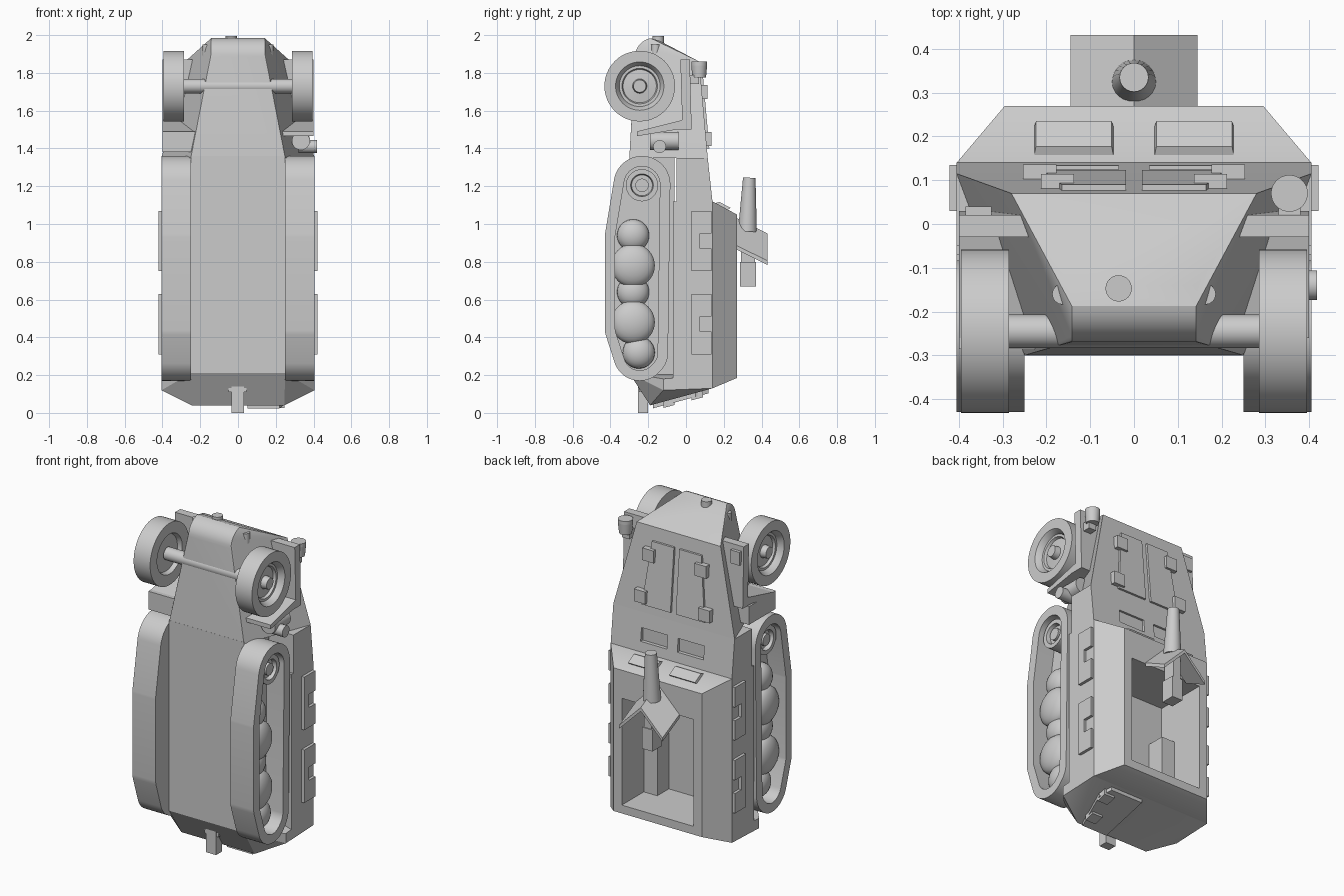
import bpy, bmesh, math
from mathutils import Vector, Matrix

if "Cube" in bpy.data.objects:
    bpy.data.objects.remove(bpy.data.objects["Cube"])

paint = bpy.data.materials.new("plain_grey")
paint.use_nodes = True
GREY = (0.6, 0.6, 0.6, 1)
paint.diffuse_color = GREY
paint.node_tree.nodes["Principled BSDF"].inputs["Base Color"].default_value = GREY
parts = []


def finish(name, bm):
    bmesh.ops.recalc_face_normals(bm, faces=bm.faces)
    mesh = bpy.data.meshes.new(name)
    bm.to_mesh(mesh)
    bm.free()
    mesh.materials.append(paint)
    obj = bpy.data.objects.new(name, mesh)
    bpy.context.collection.objects.link(obj)
    parts.append(obj)
    return obj


def solid(name, pts, mirror=False):
    """Convex solid around a few corner points, optionally mirrored in x."""
    bm = bmesh.new()
    for x, y, z in pts:
        bm.verts.new((x, y, z))
        if mirror:
            bm.verts.new((-x, y, z))
    res = bmesh.ops.convex_hull(bm, input=bm.verts)
    loose = [v for v in bm.verts if not v.link_faces]
    bmesh.ops.delete(bm, geom=loose, context='VERTS')
    bmesh.ops.dissolve_limit(bm, angle_limit=0.01, verts=bm.verts, edges=bm.edges)
    return finish(name, bm)


def box(name, x, y, z):
    return solid(name, [(a, b, c) for a in x for b in y for c in z])


def prism(name, outline, x0, x1):
    """Outline in (y, z) extruded along x."""
    bm = bmesh.new()
    face = bm.faces.new([bm.verts.new((x0, y, z)) for y, z in outline])
    res = bmesh.ops.extrude_face_region(bm, geom=[face])
    new = [v for v in res["geom"] if isinstance(v, bmesh.types.BMVert)]
    bmesh.ops.translate(bm, verts=new, vec=(x1 - x0, 0, 0))
    return finish(name, bm)


def rod(name, a, b, r1, r2=None, seg=32):
    a, b = Vector(a), Vector(b)
    rot = (b - a).to_track_quat('Z', 'Y').to_matrix().to_4x4()
    bm = bmesh.new()
    bmesh.ops.create_cone(bm, cap_ends=True, segments=seg, radius1=r1, radius2=r2 or r1,
                          depth=(b - a).length, matrix=Matrix.Translation((a + b) / 2) @ rot)
    return finish(name, bm)


def lathe(name, profile, y, z, side, seg=40):
    """Profile of (radius, x) turned around an axle along x."""
    bm = bmesh.new()
    vs = [bm.verts.new((side * x, y + r, z)) for r, x in profile]
    es = [bm.edges.new(p) for p in zip(vs, vs[1:])]
    bmesh.ops.spin(bm, geom=vs + es, cent=(0, y, z), axis=(1, 0, 0),
                   angle=math.tau, steps=seg, use_duplicate=False)
    bmesh.ops.remove_doubles(bm, verts=bm.verts, dist=1e-4)
    return finish(name, bm)


def cut(obj, cutter):
    mod = obj.modifiers.new("cut", 'BOOLEAN')
    mod.operation, mod.solver, mod.object = 'DIFFERENCE', 'EXACT', cutter
    bpy.context.view_layer.objects.active = obj
    bpy.ops.object.modifier_apply(modifier=mod.name)
    parts.remove(cutter)
    bpy.data.objects.remove(cutter)


# Hull: open troop body, belly tub, cab and nose (the nose points up)
body = solid("troop_body", [(.405, .14, .13), (.295, .27, .185), (.295, .27, 1.05),
             (.405, .14, 1.12), (.405, -.07, 1.12), (.405, -.07, .15)], True)
cut(body, box("well", (-.24, .24), (-.05, .4), (.235, .88)))
solid("rear_plate", [(.405, .14, .13), (.405, .14, .2), (.405, -.12, .12), (.405, -.12, .18),
                     (.245, -.19, .04), (.25, -.3, .21)], True)
solid("belly_tub", [(.25, -.3, .21), (.245, -.19, .05), (.25, -.06, .1),
                    (.25, -.06, 1.36), (.25, -.3, 1.36)], True)
cab = solid("cab", [(.405, .14, 1.12), (.405, .115, 1.35), (.405, -.05, 1.12),
                    (.405, -.05, 1.35)], True)
arc = [math.radians(a) for a in range(10, 100, 10)]
solid("nose", [(.405, .115, 1.35), (.28, .07, 1.86), (.145, -.14, 1.97), (.25, -.08, 1.35),
               (.25, -.3, 1.35), (.145, -.265, 1.77)]
      + [(.142, -.17 - .1 * math.sin(a), 1.885 + .1 * math.cos(a)) for a in arc], True)
rod("filler_cap", (-.035, -.147, 1.94), (-.035, -.147, 1.995), .03)

# Front axle
rod("front_axle", (-.3, -.245, 1.73), (.3, -.245, 1.73), .038)

# Track loop: outermost point of the wheel circles in every direction
circles = [(-.233, 1.21, .15), (-.285, .93, .145), (-.285, .45, .145), (-.245, .31, .14),
           (-.235, .32, .14)]


def loop(shrink, n=72):
    pts = []
    for i in range(n):
        c, s = math.cos(math.tau * i / n), math.sin(math.tau * i / n)
        y, z, r = max(circles, key=lambda k: k[0] * c + k[1] * s + k[2])
        pts.append((y + (r - shrink) * c, z + (r - shrink) * s))
    return pts


def track(name, side):
    bm = bmesh.new()
    rings = [[bm.verts.new((side * x, y, z)) for y, z in loop(d)]
             for x, d in ((.25, .055), (.25, 0), (.405, 0), (.405, .055))]
    for k in range(4):
        a, b = rings[k], rings[(k + 1) % 4]
        for i in range(len(a)):
            j = (i + 1) % len(a)
            bm.faces.new((a[i], a[j], b[j], b[i]))
    finish(name, bm)


tire = [(0, .385), (.033, .385), (.038, .35), (.088, .345), (.094, .36), (.108, .36),
        (.112, .372), (.128, .395), (.187, .395), (.187, .285), (.12, .285), (.11, .31), (0, .31)]
sprocket = [(0, .375), (.035, .375), (.035, .355), (.055, .355), (.06, .38), (.085, .38),
            (.085, .27), (0, .27)]
# Road wheels: z, radius, outer x
road = [(.94, .085, .36), (.78, .115, .385), (.64, .085, .36), (.48, .115, .385), (.32, .085, .37)]

for s, tag in ((1, "left"), (-1, "right")):
    # Running gear
    lathe("front_wheel_" + tag, tire, -.245, 1.73, s, 48)
    track("track_" + tag, s)
    prism("track_backing_" + tag, loop(.04), s * .252, s * .29)
    lathe("sprocket_" + tag, sprocket, -.233, 1.205, s)
    for i, (z, r, x) in enumerate(road):
        dome = [(r * math.sin(t * math.pi / 12), x - .06 + .06 * math.cos(t * math.pi / 12))
                for t in range(7)] + [(r, .27), (0, .27)]
        lathe(f"road_wheel_{i + 1}_{tag}", dome, -.25 if z < .4 else -.28, z, s)

    # Front fender, headlamp horn at the nose
    prism("fender_" + tag, [(.02, 1.87), (.03, 1.5), (-.05, 1.5), (-.26, 1.465), (-.26, 1.49),
                            (-.02, 1.55), (-.03, 1.87)], s * .2, s * .4)
    rod("tow_hook_" + tag, (s * .163, -.16, 1.83), (s * .163, -.16, 1.95), .024, seg=16)

    # Notched side plates with a latch
    for i, z in enumerate((.31, .75)):
        prism(f"side_plate_{i + 1}_{tag}",
              [(.03, z), (.135, z), (.135, z + .12), (.075, z + .12), (.075, z + .2),
               (.135, z + .2), (.135, z + .32), (.03, z + .32)], s * .4, s * .422)

    # Visor slot, roof hatch, hood door with hinges
    cut(cab, box("slot", (s * .035, s * .21), (.112, .2), (1.18, 1.26)))

    def slope(z, lift):
        return .115 - .088 * (z - 1.35) + lift

    solid("hood_door_" + tag, [(s * x, slope(z, d), z) for d in (-.01, .013)
          for x, z in ((.018, 1.4), (.21, 1.4), (.018, 1.78), (.165, 1.78), (.15, 1.78))])
    for i, (x, z) in enumerate(((.215, 1.45), (.175, 1.7))):
        solid(f"hood_hinge_{i + 1}_{tag}", [(s * (x + dx), slope(z, d), z + dz)
              for dx in (-.038, .038) for dz in (-.037, .037) for d in (-.01, .03)])
    solid("roof_hatch_" + tag, [(s * x, y + .88 * d, 1.12 - (y - .14) * .54 + .47 * d)
          for d, m in ((-.01, 0), (.018, .006)) for x in (.045 + m, .23 - m)
          for y in (.155 + m, .225 - m)])

    # Inside bench, gun shield wing
    box("bench_" + tag, (s * .15, s * .241), (-.055, .06), (.23, .62))
    solid("shield_" + tag, [(s * x, y, z - x + d) for x in (0, .145) for d in (0, -.022)
          for y, z in ((.27, 1.03), (.432, .95))])

# Right stowage box, left lamps
box("stowage_box", (-.4, -.2), (-.285, -.03), (1.38, 1.49))
rod("lamp", (.333, -.19, 1.44), (.333, -.04, 1.44), .048)
rod("lamp_knob", (.32, -.14, 1.41), (.418, -.14, 1.41), .034)
rod("headlight", (.355, .07, 1.775), (.355, .07, 1.84), .036, .042)
rod("headlight_rim", (.355, .07, 1.84), (.355, .07, 1.86), .042)
box("headlight_bracket", (.33, .38), (0, .07), (1.74, 1.79))
box("fender_bracket", (-.385, -.325), (.01, .04), (1.76, 1.84))

# Gun
rod("gun_barrel", (0, .325, .96), (0, .335, 1.245), .05, .033, 24)
box("gun_cradle", (-.025, .025), (.29, .365), (.76, .98))
box("gun_grip", (-.035, .035), (.285, .37), (.67, .8))

# Rear door with hinges, tow hitch
def rear(y, lift):
    return .042 + (y + .19) * .27 - lift


solid("rear_door", [(x, y, rear(y, d)) for d in (-.02, .022)
      for x, y in ((.045, .12), (.26, .12), (.29, .05), (.22, -.175), (.05, -.175))])
for i, (x, y) in enumerate(((.25, .06), (.21, -.09))):
    solid(f"rear_hinge_{i + 1}", [(x + dx, y + dy, rear(y + dy, d)) for dx in (-.035, .035)
          for dy in (-.03, .03) for d in (0, .035)])
box("tow_hitch", (-.035, .032), (-.255, -.2), (0, .16))
box("hitch_base", (-.05, .045), (-.25, -.18), (.11, .17))

# Smooth the round parts, keep hard edges
bpy.ops.object.select_all(action='DESELECT')
for obj in parts:
    obj.select_set(True)
bpy.context.view_layer.objects.active = parts[0]
bpy.ops.object.shade_smooth_by_angle(angle=math.radians(30))
